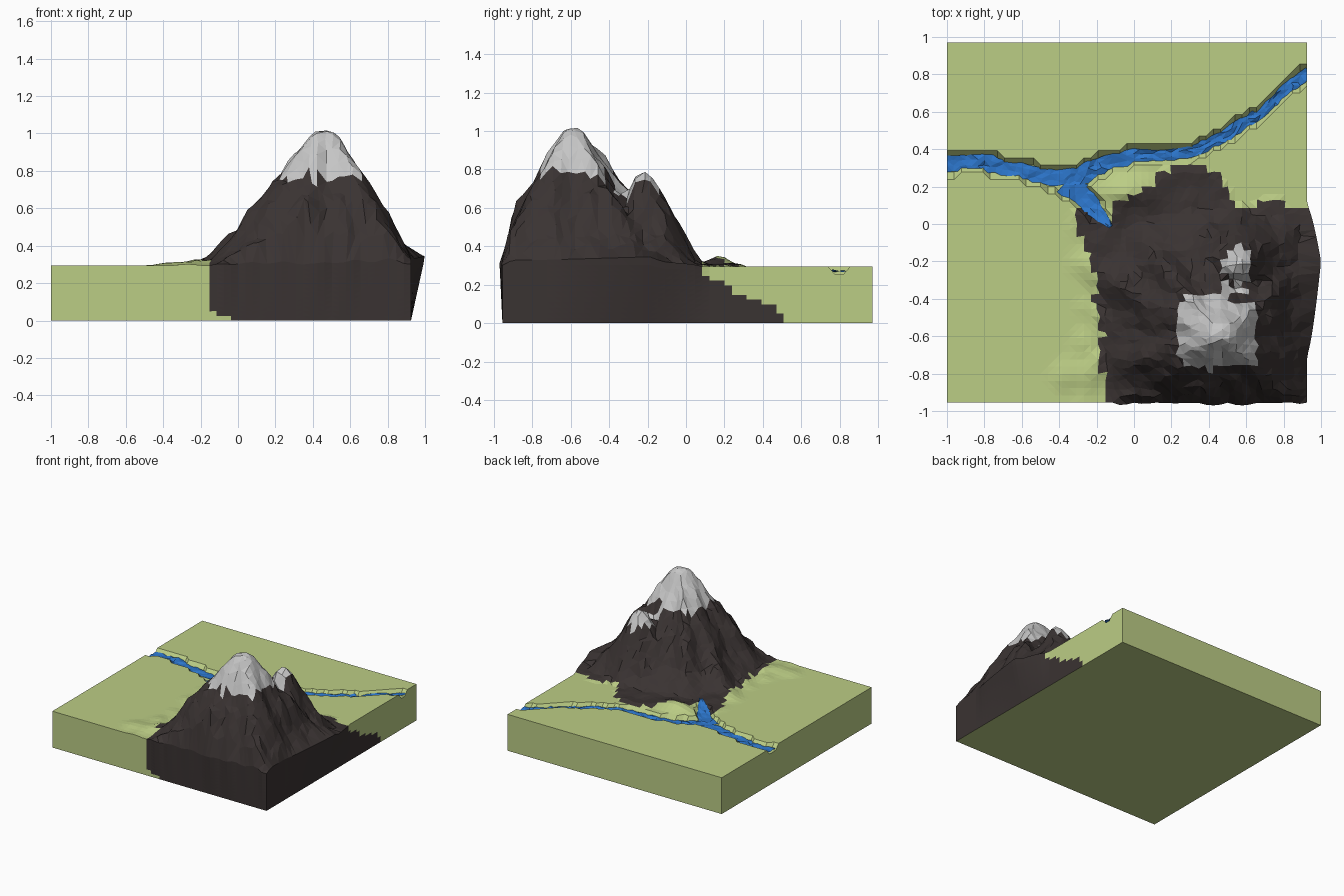
import bpy, bmesh, math, random
from mathutils import Vector, noise

if "Cube" in bpy.data.objects:
    bpy.data.objects.remove(bpy.data.objects["Cube"])

random.seed(4)
X0, X1, Y0, Y1, FLAT = -1.0, 0.925, -0.955, 0.97, 0.295


def material(name, rgb):
    m = bpy.data.materials.new(name)
    m.diffuse_color = (*rgb, 1)
    m.use_nodes = True
    m.node_tree.nodes["Principled BSDF"].inputs["Base Color"].default_value = m.diffuse_color
    return m


GRASS = material("grass green", (0.50, 0.61, 0.235))
ROCK = material("dark rock", (0.042, 0.033, 0.032))
SNOW = material("snow grey", (0.56, 0.56, 0.56))
WATER = material("river blue", (0.025, 0.18, 0.60))


def lerp_table(table, t):
    for (a, va), (b, vb) in zip(table, table[1:]):
        if t <= b:
            return va + (vb - va) * max(0, (t - a) / (b - a))
    return table[-1][1]


def n(x, y, f, s=0.0):
    return noise.noise(Vector((x * f, y * f, s)))


# River centre lines: x, y, width, surface height
MAIN = [(-1, .325, .085, .272), (-.8, .33, .08, .272), (-.6, .285, .075, .272), (-.45, .25, .09, .272),
        (-.3, .255, .10, .272), (-.15, .33, .08, .272), (0, .36, .07, .272), (.2, .37, .06, .272),
        (.35, .40, .06, .272), (.5, .48, .065, .272), (.7, .61, .05, .272), (.82, .73, .06, .272),
        (.925, .80, .07, .272)]
BRANCH = [(-.36, .23, .14, .271), (-.27, .15, .11, .274), (-.2, .07, .08, .29), (-.125, -.015, .02, .33)]


def nearest_river(x, y):
    """Distance beyond the bank of the closest river, and its level."""
    best = (9, 0)
    for path in (MAIN, BRANCH):
        for a, b in zip(path, path[1:]):
            dx, dy = b[0] - a[0], b[1] - a[1]
            t = max(0, min(1, ((x - a[0]) * dx + (y - a[1]) * dy) / (dx * dx + dy * dy)))
            d = math.hypot(x - a[0] - t * dx, y - a[1] - t * dy)
            best = min(best, (d - (a[2] + t * (b[2] - a[2])) / 2, a[3] + t * (b[3] - a[3])))
    return best


# Two peaks: footprint radius by angle, height by distance fraction
BIG_R = [(0, .49), (45, .62), (90, .66), (135, .76), (180, .63), (215, .70), (270, .43), (315, .62), (360, .49)]
BIG_Z = [(0, 1.03), (.12, .99), (.3, .85), (.42, .73), (.6, .59), (.72, .46), (.85, .38), (1, .30), (1.3, .2)]
SMALL_R = [(0, .38), (90, .29), (180, .36), (270, .32), (360, .38)]
SMALL_Z = [(0, .81), (.18, .74), (.36, .61), (.6, .48), (.8, .39), (1, .30), (1.3, .2)]


def peak(x, y, cx, cy, radii, heights, steep=0):
    a = math.atan2(y - cy, x - cx)
    d = math.hypot(x - cx, y - cy)
    r = lerp_table(radii, math.degrees(a) % 360)
    r -= steep * max(0, math.sin(a)) ** 2 * max(0, 1 - d / .45)   # steeper upper back face
    t = d / r
    crag = .07 * n(math.cos(a) * 2.2, math.sin(a) * 2.2, 1.6, d * 1.5)
    return lerp_table(heights, t * (1 + crag * 2 * min(1, 3 * t)))


def height(x, y):
    h = max(peak(x, y, .47, -.58, BIG_R, BIG_Z, .25), peak(x, y, .56, -.21, SMALL_R, SMALL_Z))
    if h > .32:
        h += min(1, (h - .32) * 8) * min(1, (1.1 - h) * 3) * (.05 * n(x, y, 6) + .035 * n(x, y, 14, 3))
    # cliff foot along the front and right edges
    h = min(h, .31 + .03 * n(x, y, 8, 4) + (y - Y0) * 5, .33 + (X1 - x) * 2.2)
    # low foothills around the mountain
    hill = .06 * math.exp(-((x + .03) / .15) ** 2 - ((y - .17) / .08) ** 2)
    hill += .03 * math.exp(-((x + .2) / .12) ** 2) * (.5 + n(x, y, 7, 5)) * (y < .1)
    hill += .02 * math.exp(-((x + .36) / .09) ** 2 - ((y + .81) / .08) ** 2)
    if in_rock(x, y):
        hill = hill * .6 + .012 + .015 * n(x, y, 9)
    h = max(h, FLAT + max(0, hill - .004))
    gap, level = nearest_river(x, y)
    return min(h, level - .02) if gap < .008 else h


# Footprint of the bare rock
OUTLINE = [(-.16, -1.1), (-.14, -.85), (-.21, -.72), (-.16, -.6), (-.22, -.42), (-.19, -.3), (-.25, -.15),
           (-.34, .06), (-.24, .09), (-.13, -.01), (-.1, .12), (.08, .2), (.16, .29), (.32, .32), (.45, .27),
           (.52, .17), (.54, .06), (.65, .08), (.65, .13), (.8, .13), (.82, .08), (1.1, .07), (1.1, -1.1)]


def in_rock(x, y):
    inside = False
    for (ax, ay), (bx, by) in zip(OUTLINE, OUTLINE[1:] + OUTLINE[:1]):
        if (ay > y) != (by > y) and x < ax + (y - ay) * (bx - ax) / (by - ay):
            inside = not inside
    return inside


def in_snow(c):
    wobble = .05 * n(c.x, c.y, 7, 8)
    if c.y > -.37:
        return c.z > .67 + wobble and .48 < c.x < .63
    return c.z > .76 + wobble


def finish(bm, name, mats):
    bmesh.ops.triangulate(bm, faces=[f for f in bm.faces if len(f.verts) == 4])
    me = bpy.data.meshes.new(name)
    bm.to_mesh(me)
    bm.free()
    for m in mats:
        me.materials.append(m)
    ob = bpy.data.objects.new(name, me)
    bpy.context.collection.objects.link(ob)
    return ob


# Landscape: height grid, walls dropped from its rim, flat base
N = 50
bm = bmesh.new()
grid = []
for j in range(N + 1):
    row = []
    for i in range(N + 1):
        x, y = X0 + (X1 - X0) * i / N, Y0 + (Y1 - Y0) * j / N
        if 0 < i < N and 0 < j < N and in_rock(x, y):
            x += random.uniform(-.012, .012)
            y += random.uniform(-.012, .012)
        row.append(bm.verts.new((x, y, height(x, y))))
    grid.append(row)
for j in range(N):
    for i in range(N):
        f = bm.faces.new((grid[j][i], grid[j][i + 1], grid[j + 1][i + 1], grid[j + 1][i]))
        c = f.calc_center_median()
        if in_rock(c.x, c.y):
            f.material_index = 2 if in_snow(c) else 1

rim = ([grid[0][i] for i in range(N)] + [grid[j][N] for j in range(N)]
       + [grid[N][i] for i in range(N, 0, -1)] + [grid[j][0] for j in range(N, 0, -1)])
levels = [1 - k / 12 for k in range(13)]
rings = [rim] + [[bm.verts.new((v.co.x, v.co.y, v.co.z * k)) for v in rim] for k in levels[1:]]
for up, low in zip(rings, rings[1:]):
    for k in range(len(rim)):
        q = (k + 1) % len(rim)
        f = bm.faces.new((up[k], low[k], low[q], up[q]))
        c = f.calc_center_median()
        front = c.y < Y0 + .01 and c.x > max(-.155, -.03 - 2.1 * c.z)
        right = c.x > X1 - .01 and c.y < lerp_table([(0, .5), (.08, .48), (.15, .27), (.2, .2), (.27, .07)], c.z)
        f.material_index = int(front or right)
bm.faces.new(rings[-1][::-1])

# Rock bulging past the right and front edges
for ring, k in zip(rings, levels):
    for v in ring:
        x, y = v.co.x, v.co.y
        if x > X1 - .001 and -.75 < y < .1:
            s = max(0, 1 - abs(y + .2) / (.3 if y > -.2 else .5))
            v.co.x += .075 * k * s ** .7
            v.co.z += .015 * s if k == 1 else 0
        if y < Y0 + .001 and -.1 < x < .9:
            v.co.y -= k * .015 * min(1, abs(n(x, 0, 6, 2)) * 2.5)
bmesh.ops.recalc_face_normals(bm, faces=bm.faces[:])
finish(bm, "mountain_landscape", [GRASS, ROCK, SNOW])


# Rivers: rippled ribbons lying in the channels
def river(name, path):
    bm = bmesh.new()
    pts = []
    for a, b in zip(path, path[1:]):
        steps = max(2, round(math.hypot(b[0] - a[0], b[1] - a[1]) / .035))
        pts += [Vector(a).lerp(Vector(b), s / steps) for s in range(steps)]
    pts.append(Vector(path[-1]))
    rows = []
    for k, p in enumerate(pts):
        d = pts[min(k + 1, len(pts) - 1)] - pts[max(k - 1, 0)]
        side = Vector((-d[1], d[0])).normalized()
        if k in (0, len(pts) - 1):
            side = Vector((0, 1)) if path is MAIN else side
        row = []
        for u in (-.5, -.17, .17, .5):
            w = u * p[2] * (1 + random.uniform(-.15, .3))
            row.append(bm.verts.new((p[0] + side.x * w, p[1] + side.y * w, p[3] + random.uniform(-.008, .008))))
        rows.append(row)
    for r, s in zip(rows, rows[1:]):
        for i in range(3):
            bm.faces.new((r[i], s[i], s[i + 1], r[i + 1]))
    bmesh.ops.recalc_face_normals(bm, faces=bm.faces[:])
    if sum(f.normal.z for f in bm.faces) < 0:
        bmesh.ops.reverse_faces(bm, faces=bm.faces[:])
    finish(bm, name, [WATER])


river("main_river", MAIN)
river("mountain_stream", BRANCH)
